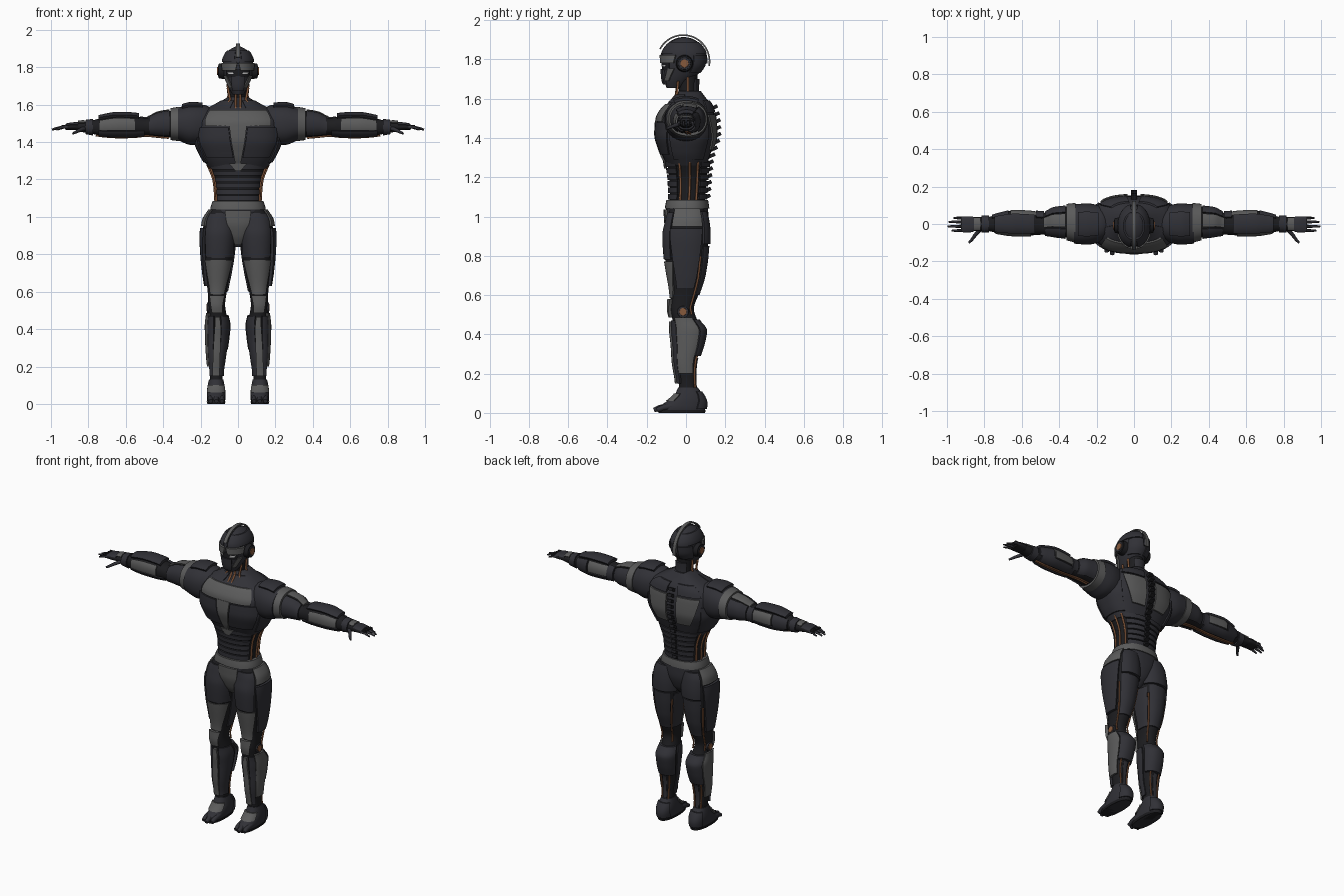
import bpy, bmesh, math
from mathutils import Matrix, Vector, Euler

old = bpy.data.objects.get("Cube")
if old:
    bpy.data.objects.remove(old, do_unlink=True)


def material(name, r, g, b):
    m = bpy.data.materials.new(name)
    m.use_nodes = True
    m.diffuse_color = (r, g, b, 1)
    shader = next(n for n in m.node_tree.nodes if n.type == 'BSDF_PRINCIPLED')
    shader.inputs["Base Color"].default_value = (r, g, b, 1)
    return m


DARK = material("dark armour", .03, .03, .037)
GREY = material("grey armour", .105, .105, .105)
BLACK = material("black frame", .012, .012, .014)
COPPER = material("copper", .24, .1, .045)
LIGHT = material("eye light", .6, .6, .6)
meshes = []


def finish(name, bm, mat, mirror):
    mesh = bpy.data.meshes.new(name)
    bm.to_mesh(mesh)
    bm.free()
    mesh.materials.append(mat)
    ob = bpy.data.objects.new(name, mesh)
    bpy.context.collection.objects.link(ob)
    if mirror:
        ob.modifiers.new("Mirror", 'MIRROR')
    meshes.append(ob)
    return ob


def ring_at(rings, s):
    """Monotone cubic blend between cross-sections (s, centre u, centre v, radius u, radius v)."""
    last = len(rings) - 1
    k = max([i for i in range(last) if rings[i][0] <= s] or [0])
    h = rings[k + 1][0] - rings[k][0]
    t = min(max((s - rings[k][0]) / h, 0), 1)

    def secant(i, c):
        i = min(max(i, 0), last - 1)
        return (rings[i + 1][c] - rings[i][c]) / (rings[i + 1][0] - rings[i][0])

    def slope(i, c):
        p, q = secant(i - 1, c), secant(i, c)
        return 2 * p * q / (p + q) if p * q > 0 else 0

    out = []
    for c in range(1, 5):
        a, b = rings[k][c], rings[k + 1][c]
        out.append(a + (b - a) * t * t * (3 - 2 * t)
                   + h * t * (1 - t) * (slope(k, c) * (1 - t) - slope(k + 1, c) * t))
    return out


def point(body, s, deg, off=0):
    axis, power, rings = body
    cu, cv, ru, rv = ring_at(rings, s)
    c, d = math.cos(math.radians(deg)), math.sin(math.radians(deg))
    u = cu + (ru + off) * math.copysign(abs(c) ** power, c)
    v = cv + (rv + off) * math.copysign(abs(d) ** power, d)
    return Vector((u, v, s)) if axis == 'z' else Vector((s, u, v))


def surf(name, body, mat, s=None, a=(0, 360), off=0., thick=.016, mirror=False):
    """Whole loft, or a raised plate over part of one; four angles make a tapered plate."""
    s0, s1 = s or (body[2][0][0], body[2][-1][0])
    low, high = a[:2], a[-2:]
    full = a[1] - a[0] == 360
    rows = max(3, int((s1 - s0) / .012))
    cols = 48 if full else max(4, int((a[1] - a[0]) / 6))
    edge = 0 if full else 1
    bm = bmesh.new()
    grid = []
    for i in range(-edge, rows + 1 + edge):
        t = min(max(i / rows, 0), 1)
        a0, a1 = [p + (q - p) * t for p, q in zip(low, high)]
        line = []
        for j in range(-edge, cols + edge + (0 if full else 1)):
            w = min(max(j / cols, 0), 1)
            rim = edge and not (0 <= i <= rows and 0 <= j <= cols)
            line.append(bm.verts.new(point(body, s0 + (s1 - s0) * t, a0 + (a1 - a0) * w,
                                           off - thick * rim)))
        grid.append(line)
    width = len(grid[0])
    for lower, upper in zip(grid, grid[1:]):
        for j in range(width if full else width - 1):
            k = (j + 1) % width
            bm.faces.new((lower[j], lower[k], upper[k], upper[j]))
    if full:
        bm.faces.new(grid[0][::-1])
        bm.faces.new(grid[-1])
    else:
        bmesh.ops.remove_doubles(bm, verts=bm.verts, dist=.00002)
    return finish(name, bm, mat, mirror)


def boxes(name, mat, items, mirror=False):
    """Items are (centre, size, tilt about x)."""
    bm = bmesh.new()
    for loc, size, tilt in items:
        bmesh.ops.create_cube(bm, size=1, matrix=Matrix.LocRotScale(
            Vector(loc), Euler((math.radians(tilt), 0, 0)), Vector(size)))
    return finish(name, bm, mat, mirror)


def disc(name, mat, loc, radius, depth):
    bm = bmesh.new()
    bmesh.ops.create_cone(bm, cap_ends=True, segments=28, radius1=radius, radius2=radius * .88,
                          depth=depth, matrix=Matrix.Translation(loc) @ Matrix.Rotation(math.pi / 2, 4, 'Y'))
    return finish(name, bm, mat, True)


def tubes(name, mat, paths, radius, tip=1.):
    """Round cables or fingers, repeated on both sides."""
    cu = bpy.data.curves.new(name, 'CURVE')
    cu.dimensions, cu.bevel_depth, cu.bevel_resolution, cu.use_fill_caps = '3D', radius, 2, True
    for path in paths:
        for side in (1, -1):
            sp = cu.splines.new('POLY')
            sp.points.add(len(path) - 1)
            for i, (x, y, z) in enumerate(path):
                sp.points[i].co = (x * side, y, z, 1)
                sp.points[i].radius = 1 + (tip - 1) * i / (len(path) - 1)
    cu.materials.append(mat)
    bpy.context.collection.objects.link(bpy.data.objects.new(name, cu))


def along(body, s0, s1, deg, off, n=8):
    return [point(body, s0 + (s1 - s0) * i / n, deg, off) for i in range(n + 1)]


# Torso
torso = ('z', .78, [(1.26, 0, .005, .155, .1), (1.33, 0, 0, .2, .128), (1.42, 0, 0, .232, .152),
                    (1.5, 0, 0, .232, .147), (1.56, 0, .01, .2, .122), (1.6, 0, .02, .125, .085),
                    (1.64, 0, .02, .055, .055)])
surf("torso", torso, DARK)
surf("upper_chest_plate", torso, GREY, (1.485, 1.572), (-132, -48, -136, -44), .008)
surf("sternum_plate", torso, GREY, (1.27, 1.488), (-92, -88, -97, -83), .01)
surf("pectoral_plate", torso, DARK, (1.315, 1.478), (-86, -38, -82, -30), .008, mirror=True)
surf("side_chest_plate", torso, DARK, (1.29, 1.47), (-27, 42), .007, mirror=True)
surf("shoulder_blade_plate", torso, GREY, (1.34, 1.52), (62, 85, 45, 85), .009, mirror=True)
surf("upper_back_plate", torso, DARK, (1.53, 1.59), (40, 84), .009, mirror=True)
surf("collar_plate", torso, DARK, (1.582, 1.622), (-80, -15), .008, mirror=True)

# Waist with ribs and cables
waist = ('z', .88, [(1.05, 0, .005, .115, .088), (1.18, 0, .01, .124, .094), (1.3, 0, .008, .168, .108)])
surf("waist_core", waist, BLACK)
for i in range(6):
    z = 1.088 + i * .033
    surf("front_rib", waist, DARK, (z, z + .026), (-150, -30), .01)
    surf("back_rib", waist, DARK, (z, z + .026), (35, 145), .01)
surf("belly_plate", waist, GREY, (1.245, 1.285), (-93, -87, -103, -77), .02)
tubes("waist_cable", COPPER, [along(waist, 1.07, 1.28, d, .004) for d in (-20, 4, 26)], .006)

# Spine fins
fins = []
for i in range(14):
    z = 1.1 + i * .035
    y = point(waist if z < 1.28 else torso, z, 90).y
    fins.append(((0, y + .008, z), (.03, .04, .018), 25))
boxes("spine_fins", BLACK, fins)

# Pelvis
pelvis = ('z', .85, [(.84, 0, 0, .02, .04), (.9, 0, .008, .075, .085), (.98, 0, .008, .13, .106),
                     (1.04, 0, .006, .142, .107), (1.085, 0, .006, .13, .1)])
surf("pelvis", pelvis, DARK)
surf("belt", pelvis, GREY, (1.04, 1.085), off=.006)
surf("pelvis_front_plate", pelvis, GREY, (.85, 1.035), (-110, -70, -113, -67), .014)

# Legs
leg = ('z', .88, [(.08, .117, .01, .034, .045), (.15, .117, .006, .034, .043), (.25, .115, 0, .044, .052),
                  (.36, .11, .012, .055, .072), (.42, .108, .014, .058, .08), (.48, .111, -.008, .049, .062),
                  (.53, .114, -.02, .045, .06), (.6, .111, -.008, .051, .07), (.7, .108, 0, .068, .093),
                  (.8, .105, 0, .081, .108), (.9, .102, 0, .088, .114), (.98, .098, .004, .083, .103),
                  (1.045, .085, .005, .058, .085)])
surf("leg", leg, BLACK, mirror=True)


def leg_plate(name, mat, s, a, off=.007):
    surf(name, leg, mat, s, a, off, mirror=True)


leg_plate("upper_thigh_plate", DARK, (.78, 1.02), (-165, -42, -120, -42))
leg_plate("lower_thigh_plate", GREY, (.585, .77), (-130, -50, -155, -35))
leg_plate("inner_thigh_plate", DARK, (.6, .84), (140, 194))
leg_plate("outer_thigh_plate", DARK, (.63, .94), (-25, 25, -38, 38), .016)
leg_plate("hip_plate", GREY, (.95, 1.04), (-36, 40), .012)
leg_plate("hamstring_plate", DARK, (.6, .85), (46, 130))
leg_plate("seat_plate", DARK, (.86, 1.025), (46, 150), .012)
leg_plate("knee_plate", GREY, (.485, .58), (-112, -68, -125, -55), .018)
leg_plate("shin_strip", GREY, (.15, .465), (-108, -72, -98, -82), .02)
leg_plate("inner_shin_plate", DARK, (.15, .47), (-185, -106))
leg_plate("front_shin_plate", DARK, (.15, .47), (-74, -42), .012)
leg_plate("outer_shin_plate", GREY, (.2, .485), (-40, 32), .012)
leg_plate("calf_plate", DARK, (.29, .475), (36, 160), .014)
leg_plate("heel_tendon_plate", DARK, (.12, .28), (75, 105), .005)
tubes("leg_cable", COPPER, [along(leg, .09, .3, d, .004) for d in (55, 125)]
      + [along(leg, .5, .8, d, .005) for d in (38, 135)], .005)
disc("knee_joint", DARK, (.15, -.015, .515), .032, .03)
disc("knee_cap_disc", COPPER, (.161, -.015, .515), .021, .016)

# Feet
foot = ('z', .85, [(0, .117, -.022, .043, .115), (.03, .117, -.018, .05, .118),
                   (.06, .117, .002, .05, .098), (.095, .117, .014, .046, .07), (.13, .117, .01, .038, .05)])
surf("foot", foot, DARK, mirror=True)
surf("sole", foot, BLACK, (0, .014), off=.004, mirror=True)
surf("instep_plate", foot, GREY, (.06, .1), (-145, -35), .008, mirror=True)
surf("heel_plate", foot, DARK, (.02, .11), (35, 145), .008, mirror=True)
for x, front in ((.086, -.148), (.116, -.163), (.146, -.148)):
    tubes("toe", DARK, [[(x, -.07, .035), (x, front + .03, .026), (x, front, .014)]], .018, .65)

# Shoulders and arms
shoulder = ('x', .9, [(.12, 0, 1.5, .06, .07), (.18, 0, 1.493, .097, .105), (.25, 0, 1.493, .11, .108),
                      (.32, 0, 1.497, .105, .088)])
surf("shoulder", shoulder, DARK, mirror=True)
surf("shoulder_top_plate", shoulder, DARK, (.19, .3), (60, 120), .013, mirror=True)
arm = ('x', .9, [(.3, .005, 1.497, .095, .08), (.37, .01, 1.496, .082, .07), (.43, .01, 1.493, .074, .062),
                 (.49, 0, 1.483, .057, .046), (.56, .003, 1.485, .062, .055), (.64, .005, 1.486, .064, .057),
                 (.73, .002, 1.482, .05, .047), (.78, 0, 1.48, .038, .036), (.86, 0, 1.482, .036, .024)])
surf("arm", arm, BLACK, mirror=True)


def arm_plate(name, mat, s, a, off=.007):
    surf(name, arm, mat, s, a, off, mirror=True)


arm_plate("arm_band", GREY, (.312, .36), (0, 360), .014)
arm_plate("triceps_plate", DARK, (.365, .475), (-55, 55))
arm_plate("upper_arm_top_plate", GREY, (.365, .485), (62, 105), .009)
arm_plate("biceps_plate", DARK, (.365, .475), (112, 235))
arm_plate("forearm_top_plate", DARK, (.53, .745), (55, 130), .019)
arm_plate("forearm_front_plate", GREY, (.55, .74), (140, 198))
arm_plate("forearm_back_plate", GREY, (.51, .66), (-15, 48))
arm_plate("forearm_rear_plate", DARK, (.67, .76), (-25, 50))
arm_plate("forearm_lower_plate", DARK, (.5, .745), (204, 255))
arm_plate("forearm_under_plate", DARK, (.5, .745), (285, 338))
arm_plate("elbow_plate", DARK, (.482, .525), (-40, 60), .012)
arm_plate("wrist_cuff", DARK, (.775, .815), (0, 360), .008)
arm_plate("wrist_plate", GREY, (.82, .855), (40, 140), .008)
tubes("arm_cable", COPPER, [along(arm, .37, .76, d, .004, 14) for d in (268, 276)], .005)

# Hands
hand = ('x', .8, [(.84, 0, 1.482, .032, .02), (.88, -.002, 1.483, .042, .018), (.925, -.002, 1.48, .04, .014)])
surf("palm", hand, BLACK, mirror=True)
surf("back_of_hand_plate", hand, DARK, (.855, .92), (25, 155), .005, mirror=True)
for y, reach in ((-.034, .975), (-.012, .995), (.011, .99), (.031, .965)):
    tubes("finger", DARK, [[(.91, y, 1.481), (.945, y * 1.05, 1.479), (reach - .02, y * 1.05, 1.473),
                            (reach, y * 1.05, 1.467)]], .0095, .5)
    boxes("knuckle", BLACK, [((.935, y, 1.488), (.02, .014, .008), 0)], True)
tubes("thumb", DARK, [[(.82, -.025, 1.474), (.848, -.058, 1.463), (.868, -.085, 1.453),
                       (.882, -.1, 1.446)]], .012, .5)

# Neck
neck = ('z', 1, [(1.56, 0, .015, .058, .06), (1.63, 0, .01, .043, .045), (1.73, 0, .005, .05, .055)])
surf("neck", neck, BLACK)
surf("nape_plate", neck, DARK, (1.62, 1.7), (45, 135), .012)
tubes("neck_cable", COPPER, [[(.012, -.085, 1.575), (.012, -.05, 1.62), (.012, -.045, 1.68)],
                             [(.06, -.06, 1.59), (.042, -.045, 1.63), (.055, -.04, 1.69)],
                             [(.065, .01, 1.6), (.05, .01, 1.65), (.055, .01, 1.71)]], .0065)

# Head
head = ('z', .95, [(1.655, 0, -.058, .03, .04), (1.69, 0, -.045, .05, .067), (1.73, 0, -.025, .067, .092),
                   (1.78, 0, -.012, .08, .108), (1.83, 0, -.01, .08, .11), (1.87, 0, -.01, .066, .09),
                   (1.895, 0, -.01, .044, .06), (1.912, 0, -.01, .01, .015)])
surf("head", head, DARK)
surf("visor_recess", head, BLACK, (1.745, 1.79), (-140, -40), .004)
surf("eye", head, LIGHT, (1.764, 1.773), (-76, -55, -72, -50), .008, .005, True)
surf("brow_plate", head, GREY, (1.782, 1.822), (-82, -25, -88, -20), .014, mirror=True)
surf("cheek_plate", head, GREY, (1.69, 1.755), (-58, -35, -42, -22), .009, mirror=True)
surf("face_mask", head, DARK, (1.672, 1.752), (-122, -58, -114, -66), .012)
surf("helmet_side_plate", head, DARK, (1.828, 1.89), (-78, 78), .007, mirror=True)
surf("helmet_back_plate", head, DARK, (1.73, 1.82), (25, 82), .007, mirror=True)

# Head crest and ear discs
crest = ('x', 1, [(-.011, -.014, 1.79, .138, .138), (.011, -.014, 1.79, .138, .138)])
surf("crest_rail", crest, GREY, a=(-10, 152), thick=.008)
fin = ('x', 1, [(-.007, -.012, 1.79, .122, .124), (.007, -.012, 1.79, .122, .124)])
surf("crest_fin", fin, DARK, a=(-5, 165), thick=.03)
disc("ear_housing", BLACK, (.088, -.008, 1.78), .044, .03)
disc("ear_ring", DARK, (.098, -.008, 1.78), .034, .018)
disc("ear_disc", COPPER, (.104, -.008, 1.78), .023, .014)

# Smooth shading with crisp edges
bpy.ops.object.select_all(action='DESELECT')
for ob in meshes:
    ob.select_set(True)
bpy.context.view_layer.objects.active = meshes[0]
bpy.ops.object.shade_smooth_by_angle(angle=math.radians(35))
